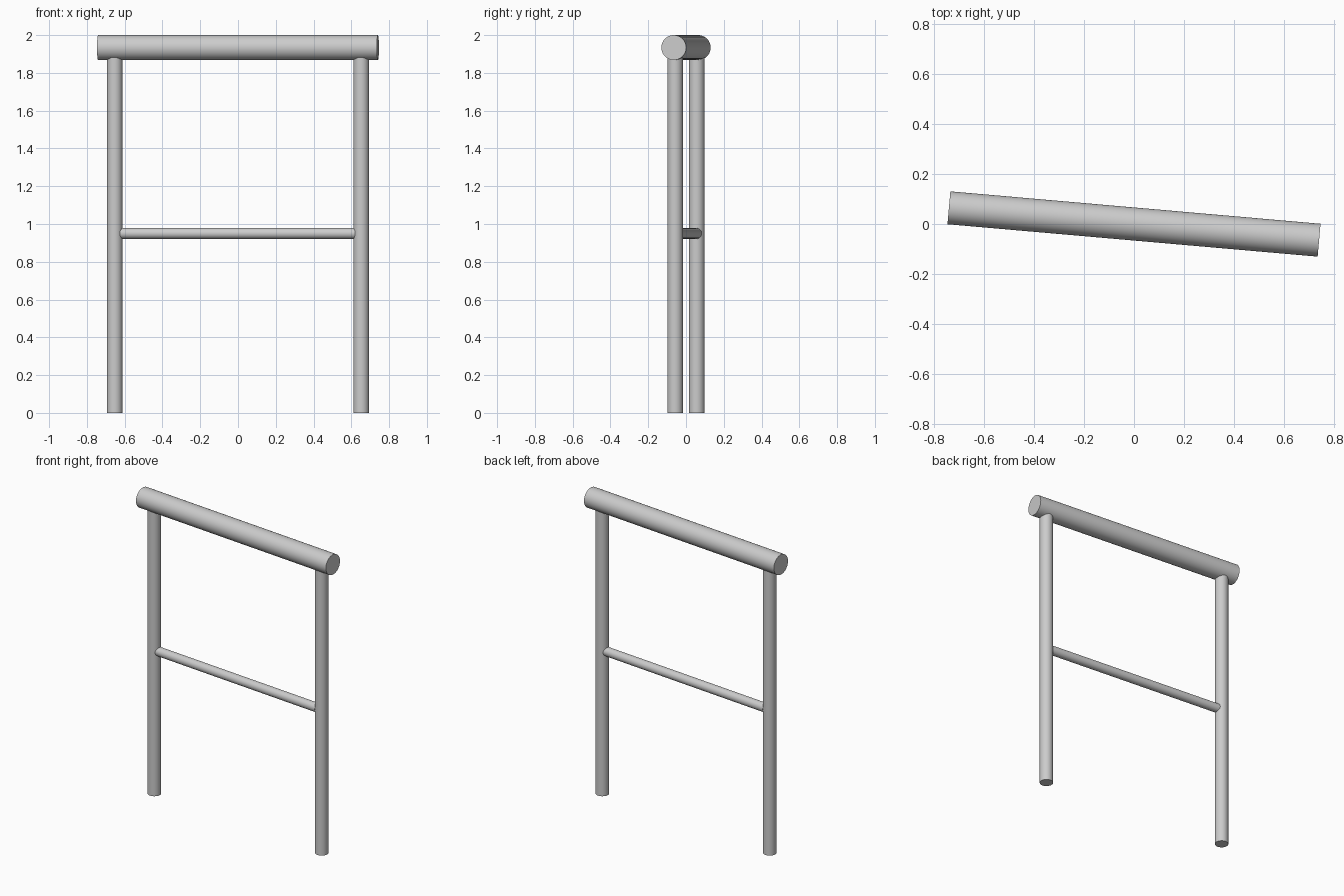
import bpy
from math import radians, pi
from mathutils import Matrix

if "Cube" in bpy.data.objects:
    bpy.data.objects.remove(bpy.data.objects["Cube"])

TURN = Matrix.Rotation(radians(-5), 4, 'Z')  # whole frame is turned slightly


def rod(name, radius, length, centre, along_x=False):
    bpy.ops.mesh.primitive_cylinder_add(vertices=48, radius=radius, depth=length)
    ob = bpy.context.object
    ob.name = name
    tilt = Matrix.Rotation(pi / 2, 4, 'Y') if along_x else Matrix.Identity(4)
    ob.matrix_world = TURN @ Matrix.Translation(centre) @ tilt
    bpy.ops.object.shade_smooth_by_angle(angle=radians(30))
    return ob


# Thick top beam
rod("top_beam", 0.066, 1.487, (0, 0, 1.934), along_x=True)

# Two upright posts, reaching just into the beam
for side, label in ((-1, "left"), (1, "right")):
    rod(label + "_post", 0.041, 1.89, (side * 0.655, 0, 0.945))

# Thin middle rung, ending just inside the posts
rod("middle_rung", 0.029, 1.25, (0, 0, 0.95), along_x=True)
